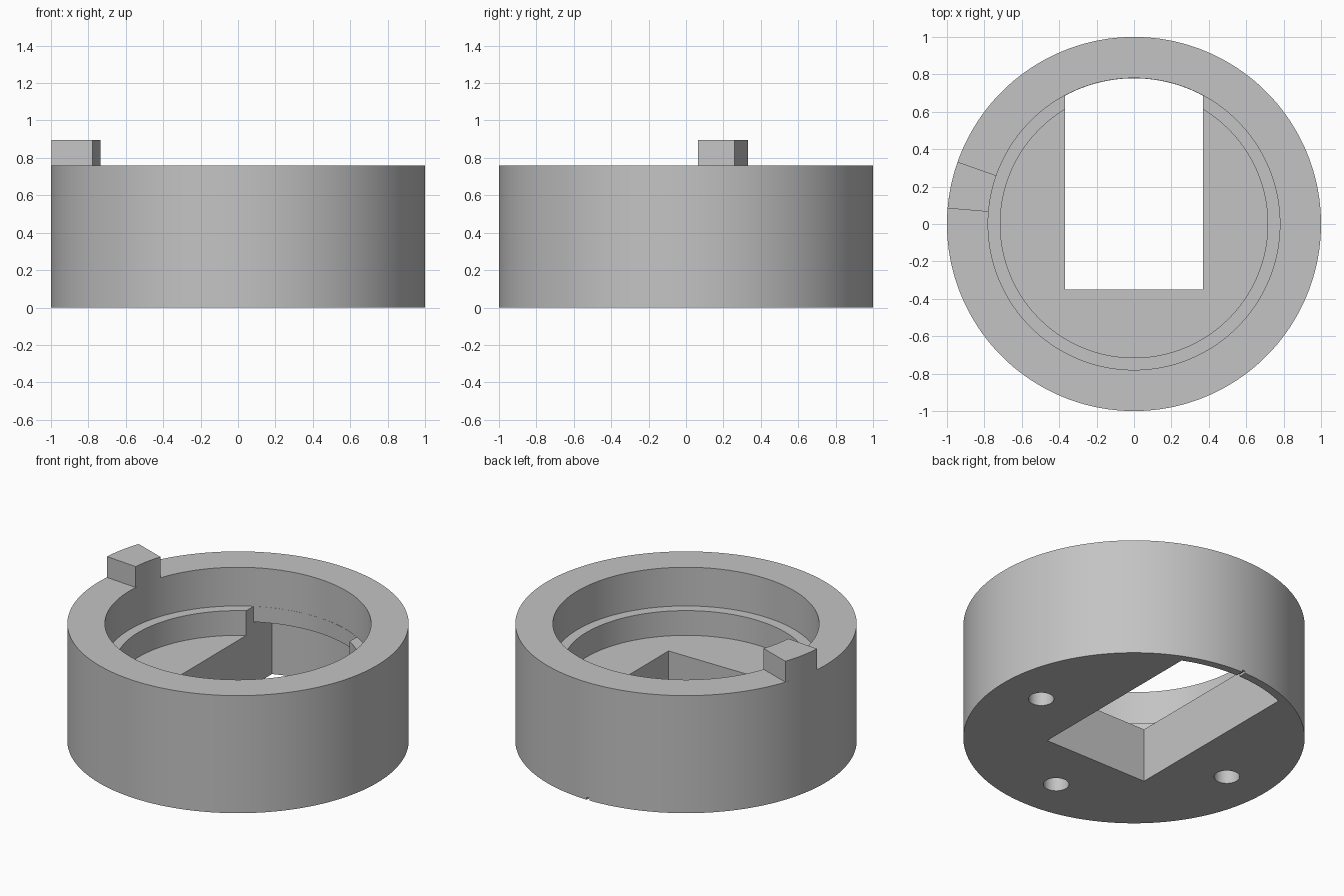
import bpy, bmesh
from math import acos, cos, sin, pi, radians

if "Cube" in bpy.data.objects:
    bpy.data.objects.remove(bpy.data.objects["Cube"], do_unlink=True)

SEGMENTS = 180
HEIGHT, LEDGE_Z, FLOOR_Z, RECESS_Z = 0.76, 0.51, 0.35, 0.41
OUTER_R, BORE_R, FLOOR_R, RECESS_R = 1.0, 0.78, 0.715, 0.95
WINDOW_X, WINDOW_Y = 0.37, -0.35

grey = bpy.data.materials.new("light grey")
grey.use_nodes = True
grey.diffuse_color = (0.55, 0.55, 0.55, 1)
grey.node_tree.nodes["Principled BSDF"].inputs["Base Color"].default_value = grey.diffuse_color


def arc(radius, start, end, steps):
    angles = [start + (end - start) * i / steps for i in range(steps + 1)]
    return [(radius * cos(a), radius * sin(a)) for a in angles]


def circle(radius, x=0, y=0, steps=SEGMENTS):
    return [(x + px, y + py) for px, py in arc(radius, 0, 2 * pi, steps)[:-1]]


def window(radius):
    """Straight-sided outline closed at the back by an arc."""
    start = acos(WINDOW_X / radius)
    return [(-WINDOW_X, WINDOW_Y), (WINDOW_X, WINDOW_Y)] + arc(radius, start, pi - start, 24)


def prism(name, outline, bottom, top):
    """Extrude a counter-clockwise outline between two heights."""
    bm = bmesh.new()
    face = bm.faces.new([bm.verts.new((x, y, bottom)) for x, y in outline])
    moved = bmesh.ops.extrude_face_region(bm, geom=[face])["geom"]
    for v in moved:
        if isinstance(v, bmesh.types.BMVert):
            v.co.z = top
    bmesh.ops.recalc_face_normals(bm, faces=bm.faces)
    mesh = bpy.data.meshes.new(name)
    bm.to_mesh(mesh)
    bm.free()
    mesh.materials.append(grey)
    obj = bpy.data.objects.new(name, mesh)
    bpy.context.collection.objects.link(obj)
    return obj


def select_only(obj):
    bpy.ops.object.select_all(action="DESELECT")
    obj.select_set(True)
    bpy.context.view_layer.objects.active = obj


def cut(body, outline, bottom, top):
    cutter = prism("cutter", outline, bottom, top)
    cutter.hide_render = True
    mod = body.modifiers.new("cut", "BOOLEAN")
    mod.operation, mod.solver, mod.object = "DIFFERENCE", "EXACT", cutter
    select_only(body)
    bpy.ops.object.modifier_apply(modifier=mod.name)
    bpy.data.objects.remove(cutter, do_unlink=True)


# Round housing with a stepped bore
housing = prism("housing", circle(OUTER_R), 0, HEIGHT)
cut(housing, circle(BORE_R), LEDGE_Z, 1)
cut(housing, circle(FLOOR_R), FLOOR_Z, 1)

# Window through floor and ledge, with a deeper recess under the back wall
cut(housing, window(BORE_R - 0.001), RECESS_Z - 0.1, LEDGE_Z + 0.01)
cut(housing, window(RECESS_R), -0.1, RECESS_Z)

# Blind screw holes in the underside
for x, y in [(0.71, 0), (-0.71, 0), (0, -0.71)]:
    cut(housing, circle(0.075, x, y, 48), -0.1, 0.2)

# Small index notch across the thin back rim
cut(housing, [(-0.01, 0.9), (0.01, 0.9), (0.01, 1.1), (-0.01, 1.1)], -0.1, 0.015)

# Locating tab on the top rim
start, end = radians(160.6), radians(175.2)
tab = prism("locating_tab", arc(OUTER_R, start, end, 8) + arc(BORE_R, end, start, 8), HEIGHT, 0.895)

for part in (housing, tab):
    select_only(part)
    bpy.ops.object.shade_smooth_by_angle(angle=radians(30))
